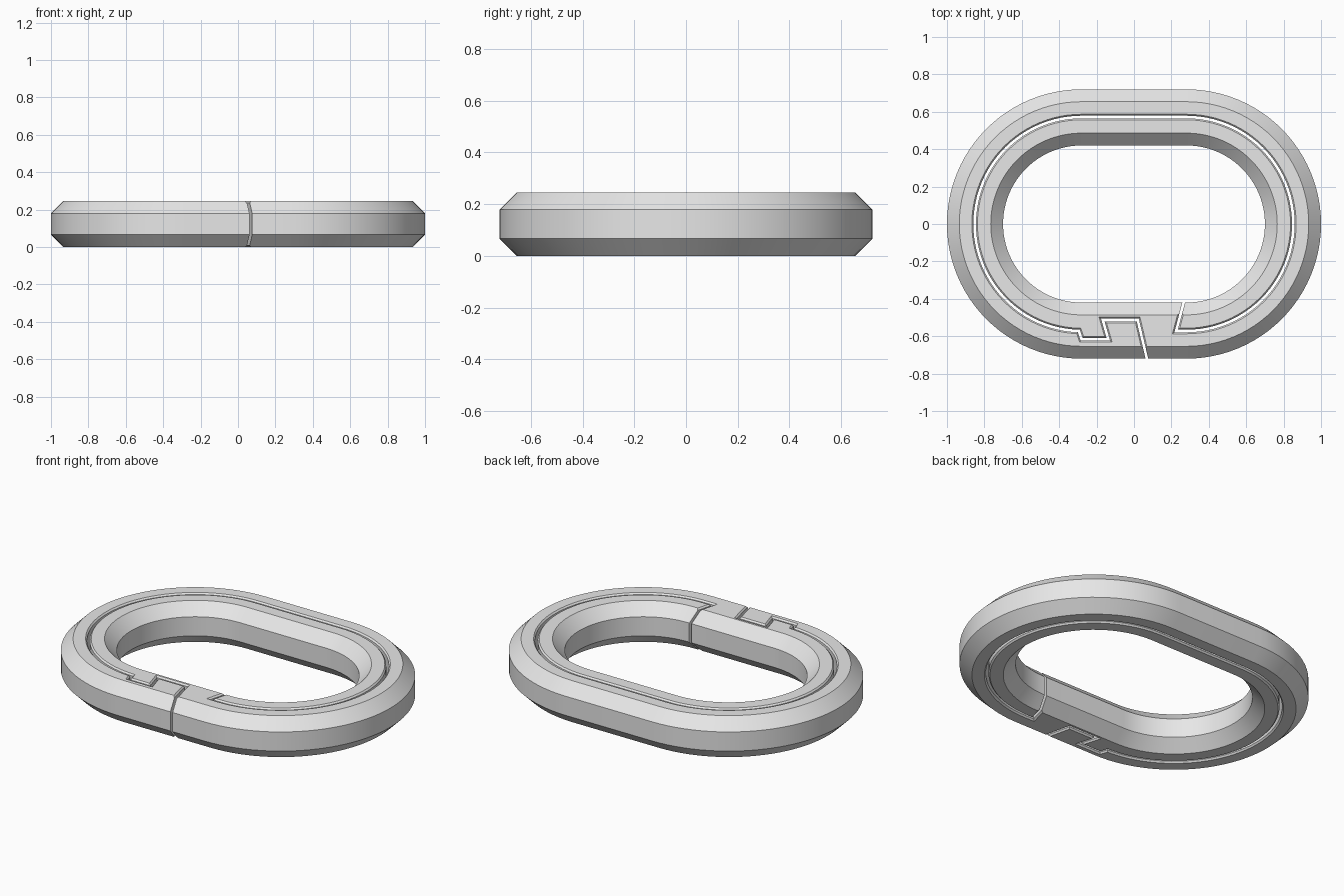
import bpy, bmesh, math
from mathutils import Vector

old = bpy.data.objects.get("Cube")
if old:
    bpy.data.objects.remove(old, do_unlink=True)

HALF = 0.28      # half length of the straight sides
HEIGHT = 0.245
BEVEL = 0.066
OUTER, INNER, GROOVE = 0.72, 0.42, 0.572
STEPS = 48

grey = bpy.data.materials.new("grey")
grey.use_nodes = True
colour = (0.8, 0.8, 0.8, 1)
grey.diffuse_color = colour
grey.node_tree.nodes["Principled BSDF"].inputs["Base Color"].default_value = colour


def arc(cx, start, end, steps):
    """Unit directions and centres along one rounded end."""
    for i in range(steps + 1):
        a = math.radians(start + (end - start) * i / steps)
        yield Vector((cx, 0)), Vector((math.cos(a), math.sin(a)))


def sweep(name, rings, closed):
    """Join equal cross-sections into a solid."""
    bm = bmesh.new()
    loops = [[bm.verts.new(p) for p in ring] for ring in rings]
    n = len(loops[0])
    pairs = list(zip(loops, loops[1:]))
    if closed:
        pairs.append((loops[-1], loops[0]))
    else:
        bm.faces.new(loops[0])
        bm.faces.new(loops[-1])
    for a, b in pairs:
        for i in range(n):
            j = (i + 1) % n
            bm.faces.new((a[i], a[j], b[j], b[i]))
    bmesh.ops.recalc_face_normals(bm, faces=bm.faces)
    mesh = bpy.data.meshes.new(name)
    bm.to_mesh(mesh)
    bm.free()
    mesh.materials.append(grey)
    obj = bpy.data.objects.new(name, mesh)
    bpy.context.collection.objects.link(obj)
    return obj


# Bevelled oval ring
profile = [(OUTER, BEVEL), (OUTER, HEIGHT - BEVEL), (OUTER - BEVEL, HEIGHT),
           (INNER + BEVEL, HEIGHT), (INNER, HEIGHT - BEVEL), (INNER, BEVEL),
           (INNER + BEVEL, 0), (OUTER - BEVEL, 0)]
outline = list(arc(HALF, -90, 90, STEPS)) + list(arc(-HALF, 90, 270, STEPS))
link = sweep("link_ring",
             [[(*(c + d * r), z) for r, z in profile] for c, d in outline], True)

# Path of the slit: outer opening, hooked tab, round the ring, inner opening
path = [Vector(p) for p in ((0.076, -0.75), (0.02, -0.513), (-0.167, -0.513),
                            (-0.137, -0.617), (-0.28, -0.617))]
path += [c + d * GROOVE for c, d in arc(-HALF, 268.5, 90, STEPS)]
path += [c + d * GROOVE for c, d in arc(HALF, 90, -90, STEPS)]
path += [Vector((0.225, -GROOVE)), Vector((0.279, -0.37))]


def miter(i):
    """Sideways offset at a path point for a slit of unit half width."""
    sides = []
    for a, b in ((i - 1, i), (i, i + 1)):
        if a >= 0 and b < len(path):
            t = (path[b] - path[a]).normalized()
            sides.append(Vector((-t.y, t.x)))
    m = sum(sides, Vector((0, 0))).normalized()
    return m / m.dot(sides[0])


# Slit cutter, flared at the top and bottom faces
WIDE, NARROW, FLARE = 0.015, 0.007, 0.009
side = [(WIDE, -0.02), (WIDE, 0), (NARROW, FLARE),
        (NARROW, HEIGHT - FLARE), (WIDE, HEIGHT), (WIDE, HEIGHT + 0.02)]
section = side + [(-w, z) for w, z in reversed(side)]
cutter = sweep("slit_cutter",
               [[(*(p + miter(i) * w), z) for w, z in section]
                for i, p in enumerate(path)], False)
cutter.hide_render = True

cut = link.modifiers.new("slit", "BOOLEAN")
cut.operation = "DIFFERENCE"
cut.solver = "EXACT"
cut.object = cutter

bpy.ops.object.select_all(action="DESELECT")
link.select_set(True)
bpy.context.view_layer.objects.active = link
bpy.ops.object.modifier_apply(modifier=cut.name)
bpy.data.objects.remove(cutter, do_unlink=True)
bpy.ops.object.shade_smooth_by_angle(angle=math.radians(30))
